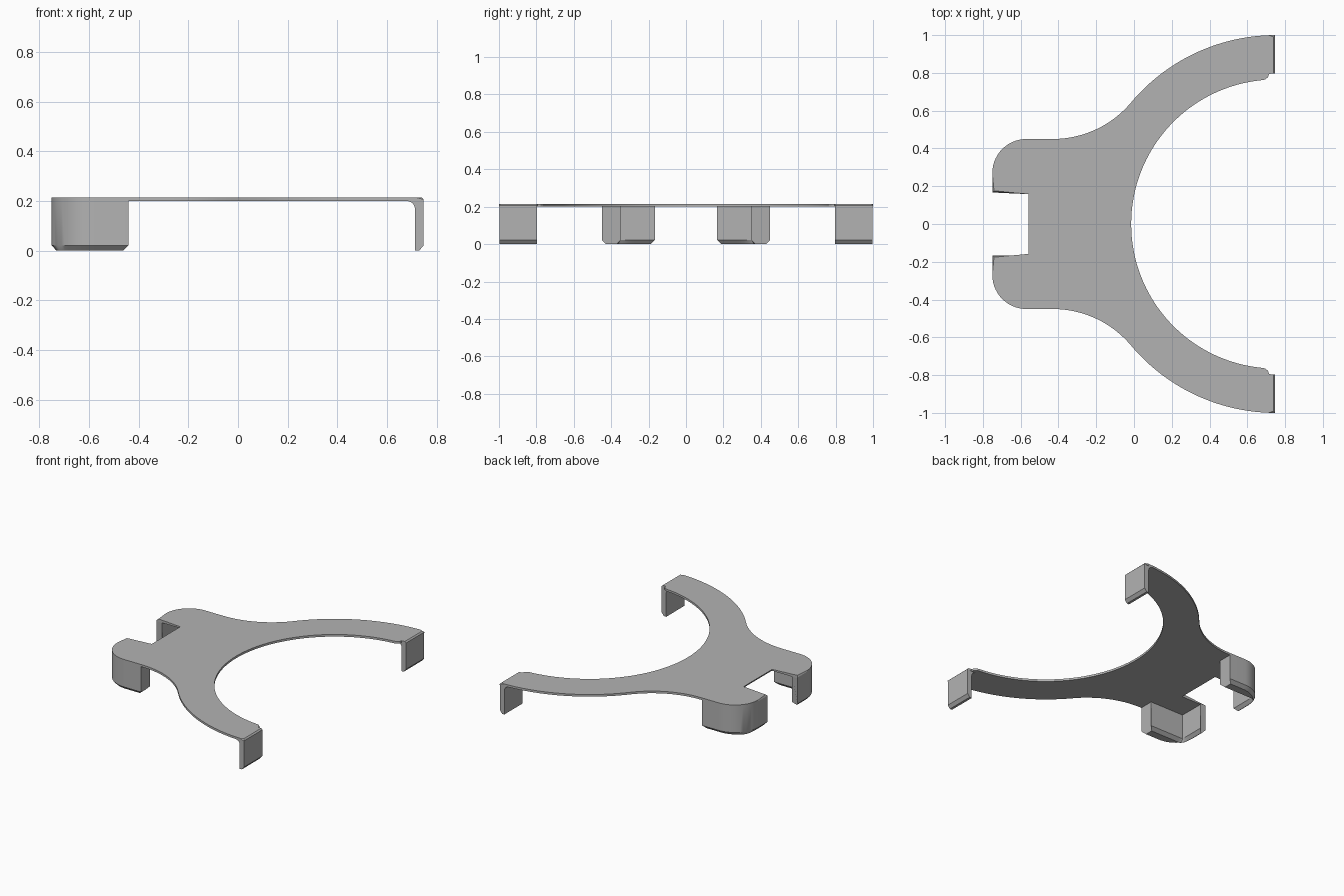
import bpy, bmesh
from math import radians, sin, cos, atan2, hypot, pi
from mathutils import Vector

cube = bpy.data.objects.get("Cube")
if cube:
    bpy.data.objects.remove(cube)

LEFT, TIP = -0.75, 0.747        # ends along x
PLATE_Z, TOP_Z = 0.2, 0.215
RING = Vector((0.75, 0))        # centre shared by the inner and outer arcs
INNER_R = 0.765
LOBE = Vector((-0.57, 0.27))    # centre of the rounded corner
LOBE_R = 0.18
CHAMFER = 0.022

grey = bpy.data.materials.new("satin grey")
grey.use_nodes = True
colour = (0.45, 0.45, 0.45, 1)
grey.diffuse_color = colour
grey.node_tree.nodes["Principled BSDF"].inputs["Base Color"].default_value = colour


def finish(name, bm):
    """Turn a bmesh into a shaded, coloured object."""
    bmesh.ops.remove_doubles(bm, verts=bm.verts, dist=0.0002)
    bmesh.ops.recalc_face_normals(bm, faces=bm.faces)
    mesh = bpy.data.meshes.new(name)
    bm.to_mesh(mesh)
    bm.free()
    mesh.materials.append(grey)
    obj = bpy.data.objects.new(name, mesh)
    bpy.context.collection.objects.link(obj)
    bpy.ops.object.select_all(action='DESELECT')
    obj.select_set(True)
    bpy.context.view_layer.objects.active = obj
    bpy.ops.object.shade_smooth_by_angle(angle=radians(25))


def arc(centre, radius, start, end, steps):
    angles = [start + (end - start) * i / steps for i in range(steps + 1)]
    return [Vector((centre.x + radius * cos(a), centre.y + radius * sin(a))) for a in angles]


def loft(bm, rings):
    """Skin closed rings of equal length and cap both ends."""
    rows = [[bm.verts.new(p) for p in ring] for ring in rings]
    n = len(rows[0])
    for a, b in zip(rows, rows[1:]):
        for i in range(n):
            j = (i + 1) % n
            bm.faces.new((a[i], a[j], b[j], b[i]))
    bm.faces.new(rows[0])
    bm.faces.new(rows[-1])


# Plate: half outline from the notch round to the inner arc, then mirrored
lobe_arc = arc(LOBE, LOBE_R, pi, pi / 2, 14)
waist_x, waist_y = -0.43, LOBE.y + LOBE_R
dx = RING.x - waist_x
fillet_r = (dx ** 2 + waist_y ** 2 - 1) / (2 - 2 * waist_y)
fillet = Vector((waist_x, waist_y + fillet_r))
join = atan2(fillet.y, fillet.x - RING.x)
tip_angle = pi / 2 + 0.09
half = [Vector((-0.55, 0.167)), Vector((LEFT, 0.167))] + lobe_arc
half += arc(fillet, fillet_r, -pi / 2, join - pi, 16)
half += arc(RING, 1.0, join, pi / 2, 24)[1:-1]
half += [Vector((TIP, 1.0)), Vector((TIP, 0.797)), Vector((0.715, 0.795)),
         Vector((0.71, 0.778)), Vector((0.695, 0.765))]
inner = arc(RING, INNER_R, tip_angle, pi, 32)
outline = half + inner + [Vector((p.x, -p.y)) for p in reversed(half + inner[:-1])]

bm = bmesh.new()
loft(bm, [[(p.x, p.y, z) for p in outline] for z in (PLATE_Z, TOP_Z)])


def on_outer_rim(edge):
    if any(v.co.z < TOP_Z - 0.001 for v in edge.verts):
        return False
    mid = (edge.verts[0].co + edge.verts[1].co) / 2
    return mid.x > TIP - 0.001 or mid.x < -0.5 or \
        hypot(mid.x - RING.x, mid.y) > INNER_R + 0.06


bmesh.ops.bevel(bm, geom=[e for e in bm.edges if on_outer_rim(e)], offset=0.009,
                segments=1, affect='EDGES', clamp_overlap=False)
finish("plate", bm)

# Corner walls: rounded outside, square recess inside, chamfered foot
stations = [Vector((LEFT, 0.167))] + lobe_arc + [Vector((-0.44, waist_y))]
recess = [Vector((max(p.x, -0.707), min(p.y, 0.35))) for p in stations]


def foot(points, others):
    moved = []
    for p, q in zip(points, others):
        gap = (q - p).length
        moved.append(p + (q - p) * min(CHAMFER / gap, 0.46))
    moved[0].y += CHAMFER
    moved[-1].x -= CHAMFER
    return moved


def corner_wall(name, side):
    bm = bmesh.new()
    low_out, low_in = foot(stations, recess), foot(recess, stations)
    rows = []
    for o, i, lo, li in zip(stations, recess, low_out, low_in):
        rows.append([(o.x, side * o.y, PLATE_Z), (o.x, side * o.y, CHAMFER),
                     (lo.x, side * lo.y, 0), (li.x, side * li.y, 0),
                     (i.x, side * i.y, CHAMFER), (i.x, side * i.y, PLATE_Z)])
    loft(bm, rows)
    finish(name, bm)


# Tip tabs: hooked profile with a filleted root, swept along y
def tip_tab(name, side):
    root = arc(Vector((0.68, 0.168)), 0.032, pi / 2, 0, 5)
    profile = [(TIP, PLATE_Z), (TIP, CHAMFER), (0.729, 0), (0.712, 0)]
    profile += [(p.x, p.y) for p in reversed(root)]
    bm = bmesh.new()
    loft(bm, [[(x, side * y, z) for x, z in profile] for y in (0.797, 0.998)])
    finish(name, bm)


for word, side in (("front", -1), ("back", 1)):
    corner_wall(word + "_corner_wall", side)
    tip_tab(word + "_tip_tab", side)
